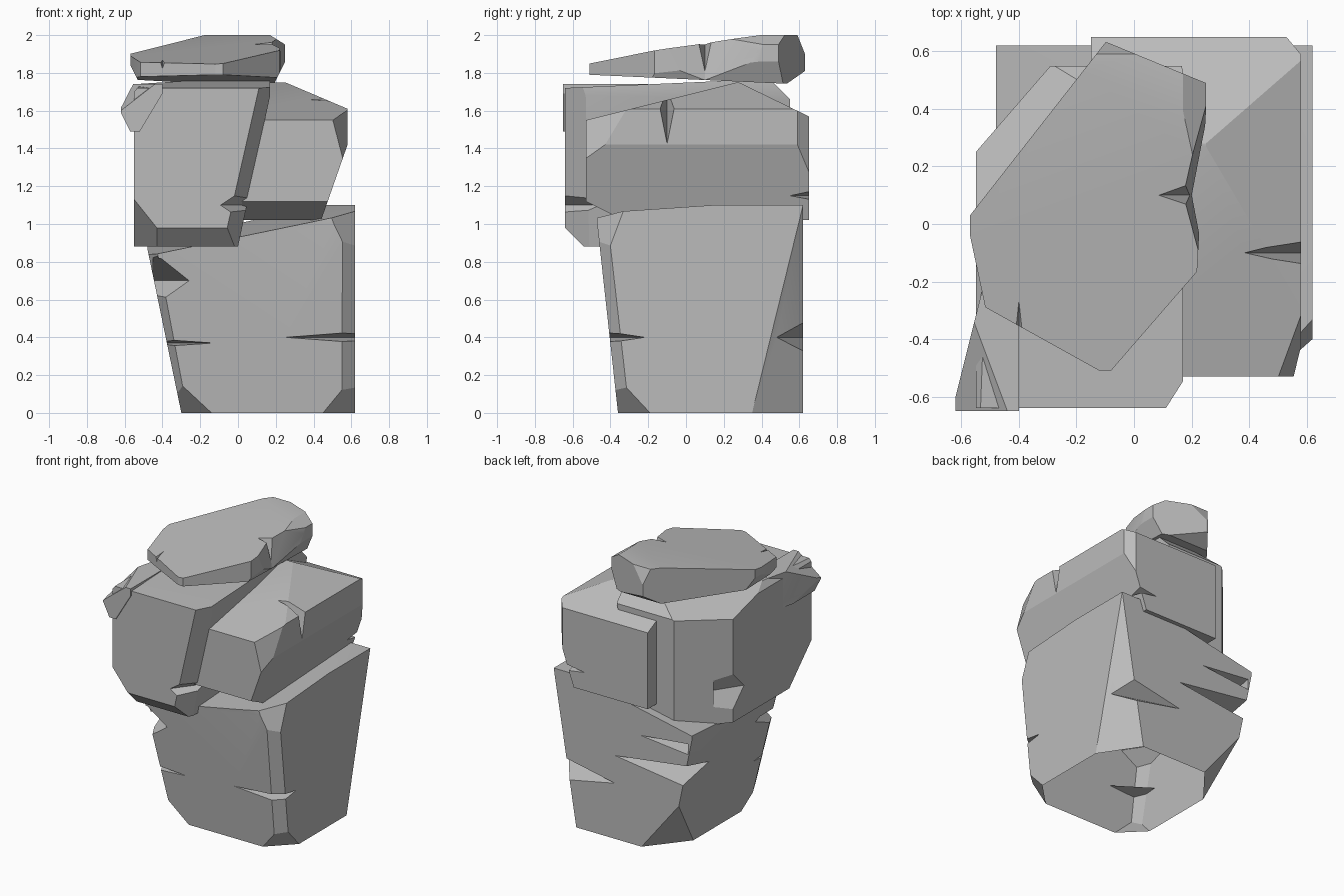
import bpy
import bmesh
from math import radians
from mathutils import Vector

cube = bpy.data.objects.get("Cube")
if cube:
    bpy.data.objects.remove(cube, do_unlink=True)

stone = bpy.data.materials.new("grey stone")
stone.use_nodes = True
grey = (.5, .5, .5, 1)
stone.diffuse_color = grey
stone.node_tree.nodes["Principled BSDF"].inputs["Base Color"].default_value = grey

AXES = "xyz"
LOW_SIDES = ("left", "front", "bottom")
HIGH_SIDES = ("right", "back", "top")


def hull(name, points):
    """Convex solid around a few points, with flat areas merged."""
    bm = bmesh.new()
    verts = [bm.verts.new(point) for point in points]
    bmesh.ops.convex_hull(bm, input=verts)
    loose = [v for v in bm.verts if not v.link_faces]
    bmesh.ops.delete(bm, geom=loose, context='VERTS')
    bmesh.ops.dissolve_limit(bm, angle_limit=radians(1), verts=bm.verts, edges=bm.edges)
    bmesh.ops.recalc_face_normals(bm, faces=bm.faces)
    mesh = bpy.data.meshes.new(name)
    bm.to_mesh(mesh)
    bm.free()
    mesh.materials.append(stone)
    obj = bpy.data.objects.new(name, mesh)
    bpy.context.collection.objects.link(obj)
    return obj


def chop(sides, **reach):
    """A chisel cut at an edge or corner, by how far it reaches along each axis."""
    return sides.split(), reach


def boulder(name, low, high, *chops):
    """A box with its edges and corners chiselled off."""
    bm = bmesh.new()
    bmesh.ops.create_cube(bm, size=1)
    for vert in bm.verts:
        vert.co = [h if c > 0 else l for c, l, h in zip(vert.co, low, high)]
    for sides, reach in chops:
        corner, normal = Vector(low), Vector()
        for i, axis in enumerate(AXES):
            if HIGH_SIDES[i] in sides:
                corner[i] = high[i]
                normal[i] = 1 / reach[axis]
            elif LOW_SIDES[i] in sides:
                normal[i] = -1 / reach[axis]
        on_plane = corner - normal / normal.length_squared
        geometry = bm.verts[:] + bm.edges[:] + bm.faces[:]
        bmesh.ops.bisect_plane(bm, geom=geometry, plane_co=on_plane,
                               plane_no=normal, clear_outer=True)
        bmesh.ops.holes_fill(bm, edges=bm.edges)
    points = [vert.co.copy() for vert in bm.verts]
    bm.free()
    return hull(name, points)


def crack(rock, mouth, gape, **reach):
    """Split an edge with a wedge running from its mouth along two axes."""
    mouth = Vector(mouth)
    points = []
    for i, axis in enumerate(AXES):
        step = Vector()
        if axis in reach:
            step[i] = reach[axis]
            points.append(mouth + step)
        else:
            step[i] = gape
            points += [mouth + step, mouth - step]
    cutter = hull(rock.name + "_cutter", points)
    cutter.hide_render = True
    cut = rock.modifiers.new("crack", 'BOOLEAN')
    cut.object = cutter
    cut.operation = 'DIFFERENCE'
    cut.solver = 'EXACT'


def finish(rock):
    """Apply the cracks, open the hidden ground face, smooth gentle angles."""
    bpy.context.view_layer.update()
    graph = bpy.context.evaluated_depsgraph_get()
    mesh = bpy.data.meshes.new_from_object(rock.evaluated_get(graph))
    cutters = [modifier.object for modifier in rock.modifiers]
    rock.modifiers.clear()
    bm = bmesh.new()
    bm.from_mesh(mesh)
    grounded = [f for f in bm.faces if all(abs(v.co.z) < .001 for v in f.verts)]
    bmesh.ops.delete(bm, geom=grounded, context='FACES')
    bm.to_mesh(mesh)
    bm.free()
    rock.data = mesh
    for cutter in cutters:
        bpy.data.objects.remove(cutter, do_unlink=True)
    bpy.ops.object.select_all(action='DESELECT')
    rock.select_set(True)
    bpy.context.view_layer.objects.active = rock
    bpy.ops.object.shade_smooth_by_angle(angle=radians(15))


# Base block: leaning sides, sloping top, tapering back corner
base = boulder(
    "base_block", (-.48, -.47, 0), (.62, .62, 1.1),
    chop("left bottom", x=.18, z=.87),
    chop("front bottom", y=.11, z=1),
    chop("left front top", x=1.3, y=4, z=.27),
    chop("right back bottom", x=.18, y=.27, z=1.1),
    chop("left front bottom", x=.27, y=.53, z=1.1),
    chop("left front bottom", x=.45, y=.45, z=.38),
    chop("right front bottom", x=.2, y=.17, z=1.5),
    chop("right front bottom", x=.28, y=.28, z=.3),
    chop("right front top", x=.15, y=.15, z=.4),
    chop("left back bottom", x=.4, y=.5, z=.5))
crack(base, (.62, -.42, .4), .03, x=-.4, y=.2)
crack(base, (-.4, -.42, .37), .02, x=.3, y=.2)
crack(base, (-.45, -.45, .7), .15, x=.2, y=.3)
crack(base, (.6, .63, .4), .1, x=-.5, y=-.15)
crack(base, (-.45, .63, .6), .08, x=.6, y=-.3)
crack(base, (-.45, .63, .8), .04, x=.4, y=-.2)

# Front left boulder
left_rock = boulder(
    "left_boulder", (-.55, -.64, .88), (.17, .55, 1.76),
    chop("front top", y=.9, z=.04),
    chop("right bottom", x=.17, z=.8),
    chop("right front bottom", x=.25, y=.4, z=1.1),
    chop("front bottom", y=.1, z=.1),
    chop("left front bottom", x=.2, y=.25, z=.25),
    chop("left back", x=.26, y=.3),
    chop("left top", x=.05, z=.06),
    chop("left back top", x=.5, y=.8, z=.22),
    chop("back top", y=.1, z=.1))
crack(left_rock, (.05, -.65, 1.1), .1, x=-.15, y=.2)
crack(left_rock, (-.6, .35, 1.1), .3, x=.2, y=-.3)

# Lip overhanging the outer corner of the left boulder
lip = boulder(
    "left_boulder_lip", (-.62, -.65, 1.49), (-.4, -.2, 1.74),
    chop("left front top", x=.18, y=.48, z=.14),
    chop("left bottom", x=.05, z=.1),
    chop("left back", x=.1, y=.4),
    chop("right bottom", x=.12, z=.2))

# Right boulder with a roof-like ridge
right_rock = boulder(
    "right_boulder", (-.15, -.53, 1.02), (.58, .65, 1.75),
    chop("front top", y=.8, z=.2),
    chop("back top", y=.37, z=.18),
    chop("right top", x=.33, z=.14),
    chop("right bottom", x=.14, z=.4),
    chop("front bottom", y=.2, z=.1),
    chop("right front top", x=.13, y=.3, z=.5),
    chop("right back", x=.05, y=.06))
crack(right_rock, (.6, -.1, 1.7), .06, x=-.25, z=-.3)
crack(right_rock, (.54, .66, 1.15), .03, x=-.2, y=-.15)

# Flat cap slab, rising toward the back
cap = boulder(
    "cap_slab", (-.57, -.51, 1.74), (.25, .63, 2),
    chop("left back", x=.47, y=.6),
    chop("left front", x=.45, y=.25),
    chop("left front", x=.1, y=.47),
    chop("right front", x=.33, y=.38),
    chop("right front", x=.05, y=.9),
    chop("right back", x=.34, y=.14),
    chop("left front top", x=3, y=1.2, z=.18),
    chop("front bottom", y=1.1, z=.05),
    chop("right bottom", x=.06, z=.12),
    chop("back bottom", y=.1, z=.07),
    chop("left bottom", x=.05, z=.1),
    chop("right top", x=.08, z=.05),
    chop("back top", y=.04, z=.1))
crack(cap, (.3, .1, 2.1), .6, x=-.15, z=-1)
crack(cap, (.2, .1, 2), .05, x=-.15, z=-.2)
crack(cap, (-.4, -.4, 1.9), .03, y=.2, z=-.1)

for rock in (base, left_rock, lip, right_rock, cap):
    finish(rock)
